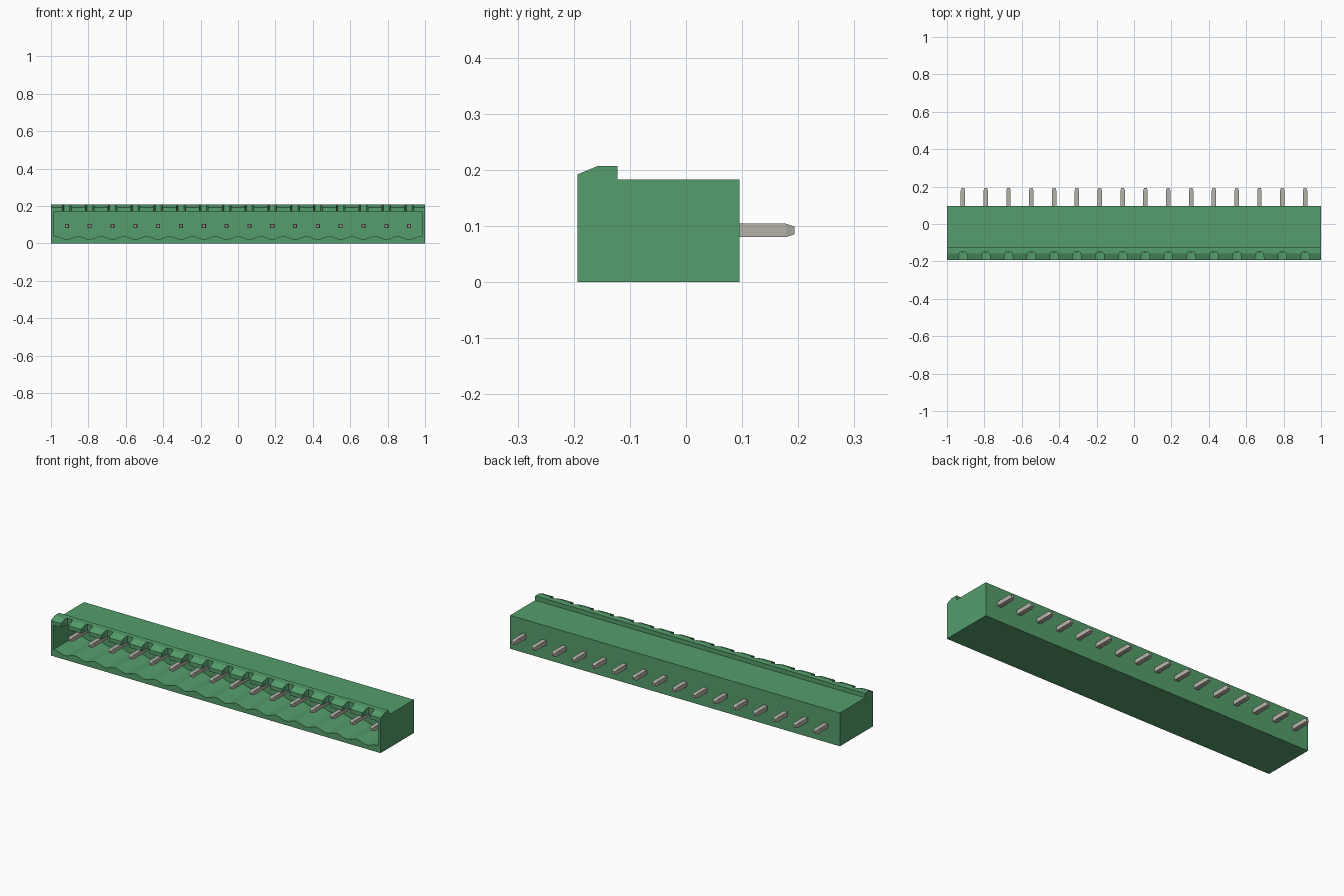
import bpy, bmesh, math

cube = bpy.data.objects.get("Cube")
if cube:
    bpy.data.objects.remove(cube, do_unlink=True)

COUNT, PITCH = 16, 0.122
PIN_X = [(i - (COUNT - 1) / 2) * PITCH for i in range(COUNT)]
PIN_Z = 0.092
FRONT, BACK = -0.193, 0.095


def make_material(name, rgb):
    mat = bpy.data.materials.new(name)
    mat.use_nodes = True
    color = (*rgb, 1)
    mat.diffuse_color = color
    mat.node_tree.nodes["Principled BSDF"].inputs["Base Color"].default_value = color
    return mat


green = make_material("green plastic", (0.09, 0.34, 0.15))
metal = make_material("tinned metal", (0.47, 0.45, 0.41))


def add_loft(bm, rings):
    """Skin a closed solid through rings with equal point counts."""
    loops = [[bm.verts.new(p) for p in ring] for ring in rings]
    n = len(loops[0])
    for a, b in zip(loops, loops[1:]):
        for i in range(n):
            j = (i + 1) % n
            bm.faces.new((a[i], a[j], b[j], b[i]))
    bm.faces.new(loops[0][::-1])
    bm.faces.new(loops[-1])


def finish(bm, name, mat):
    bmesh.ops.recalc_face_normals(bm, faces=bm.faces)
    mesh = bpy.data.meshes.new(name)
    bm.to_mesh(mesh)
    bm.free()
    mesh.materials.append(mat)
    obj = bpy.data.objects.new(name, mesh)
    bpy.context.collection.objects.link(obj)
    return obj


def cut(obj, cutter):
    cutter.hide_render = True
    mod = obj.modifiers.new("cut", "BOOLEAN")
    mod.operation = "DIFFERENCE"
    mod.solver = "EXACT"
    mod.object = cutter
    bpy.context.view_layer.objects.active = obj
    bpy.ops.object.modifier_apply(modifier=mod.name)
    bpy.data.objects.remove(cutter, do_unlink=True)


# Housing: side profile with the raised latching ridge along the front
profile = [(FRONT, 0), (BACK, 0), (BACK, 0.183), (-0.122, 0.183),
           (-0.122, 0.207), (-0.157, 0.207), (FRONT, 0.192)]
bm = bmesh.new()
add_loft(bm, [[(x, y, z) for y, z in profile] for x in (-1, 1)])
housing = finish(bm, "housing", green)

# Socket cavity with a scalloped floor, one hollow under each pin
STEPS = 8
outline = [(0.983, 0.17), (-0.983, 0.17), (-0.983, 0.038)]
for i in range(COUNT * STEPS + 1):
    phase = i / STEPS
    x = (phase - COUNT / 2) * PITCH
    if abs(x) < 0.975:
        outline.append((x, 0.03 + 0.008 * math.cos(2 * math.pi * phase)))
outline.append((0.983, 0.038))
bm = bmesh.new()
add_loft(bm, [[(x, y, z) for x, z in outline] for y in (FRONT - 0.02, 0.02)])
cut(housing, finish(bm, "cavity_cutter", green))

# Keying slots through the front lip, tapering towards the back
bm = bmesh.new()
for x in PIN_X:
    plan = [(-0.024, FRONT - 0.01), (0.024, FRONT - 0.01), (0.022, -0.163),
            (0.015, -0.15), (-0.015, -0.15), (-0.022, -0.163)]
    add_loft(bm, [[(x + dx, y, z) for dx, y in plan] for z in (0.155, 0.23)])
cut(housing, finish(bm, "slot_cutter", green))

# Contact pins: square bars with tapered tips, passing through the back wall
sections = [(-0.152, 0.006), (-0.14, 0.011), (0.06, 0.011),
            (0.061, 0.012), (0.178, 0.012), (0.193, 0.007)]
for i, x in enumerate(PIN_X):
    bm = bmesh.new()
    add_loft(bm, [[(x + sx * h, y, PIN_Z + sz * h)
                   for sx, sz in ((-1, -1), (1, -1), (1, 1), (-1, 1))]
                  for y, h in sections])
    finish(bm, f"contact_pin_{i + 1}", metal)
